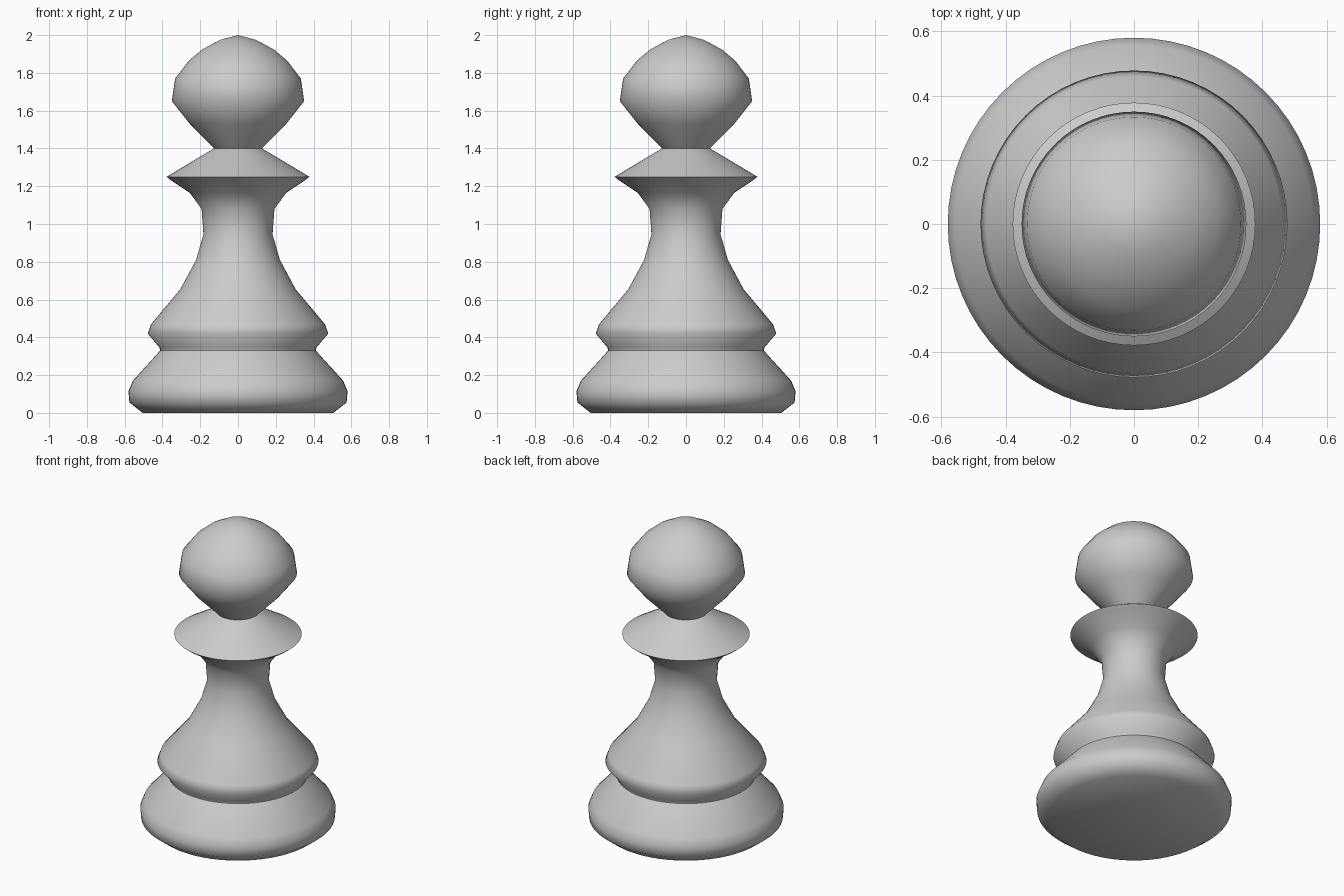
import bpy, bmesh, math

if "Cube" in bpy.data.objects:
    bpy.data.objects.remove(bpy.data.objects["Cube"])

SIDES = 64


def lathe(name, profile, angle=50):
    """Spin a (radius, height) profile around the z axis."""
    bm = bmesh.new()
    verts = [bm.verts.new((r, 0, z)) for r, z in profile]
    edges = [bm.edges.new(pair) for pair in zip(verts, verts[1:])]
    bmesh.ops.spin(bm, geom=verts + edges, cent=(0, 0, 0), axis=(0, 0, 1),
                   angle=math.tau, steps=SIDES, use_duplicate=False)
    bmesh.ops.remove_doubles(bm, verts=bm.verts, dist=1e-4)
    bmesh.ops.recalc_face_normals(bm, faces=bm.faces)
    # Open joints can confuse the recalculation: make sure sides face outward
    score = sum(f.normal.x * f.calc_center_median().x +
                f.normal.y * f.calc_center_median().y for f in bm.faces)
    if score < 0:
        bmesh.ops.reverse_faces(bm, faces=bm.faces)
    mesh = bpy.data.meshes.new(name)
    bm.to_mesh(mesh)
    bm.free()
    obj = bpy.data.objects.new(name, mesh)
    bpy.context.collection.objects.link(obj)
    bpy.ops.object.select_all(action='DESELECT')
    obj.select_set(True)
    bpy.context.view_layer.objects.active = obj
    bpy.ops.object.shade_smooth_by_angle(angle=math.radians(angle))
    return obj


# Wide rounded foot with a flat underside
lathe("base", [(0, 0), (0.505, 0), (0.575, 0.055), (0.58, 0.115),
               (0.557, 0.17), (0.412, 0.33)])

# Flared stem from the groove up to the underside of the collar
lathe("stem", [(0.412, 0.33), (0.415, 0.345), (0.478, 0.42), (0.46, 0.47),
               (0.305, 0.655), (0.222, 0.81), (0.183, 0.945), (0.193, 1.08),
               (0.255, 1.165), (0.36, 1.235), (0.378, 1.25)], 60)

# Sloping top of the collar
lathe("collar", [(0.378, 1.25), (0.165, 1.378), (0.127, 1.40)])

# Ball head
lathe("head", [(0.127, 1.40), (0.255, 1.53), (0.35, 1.65), (0.333, 1.77),
               (0.26, 1.865), (0.188, 1.925), (0.095, 1.975), (0, 2.0)], 60)
